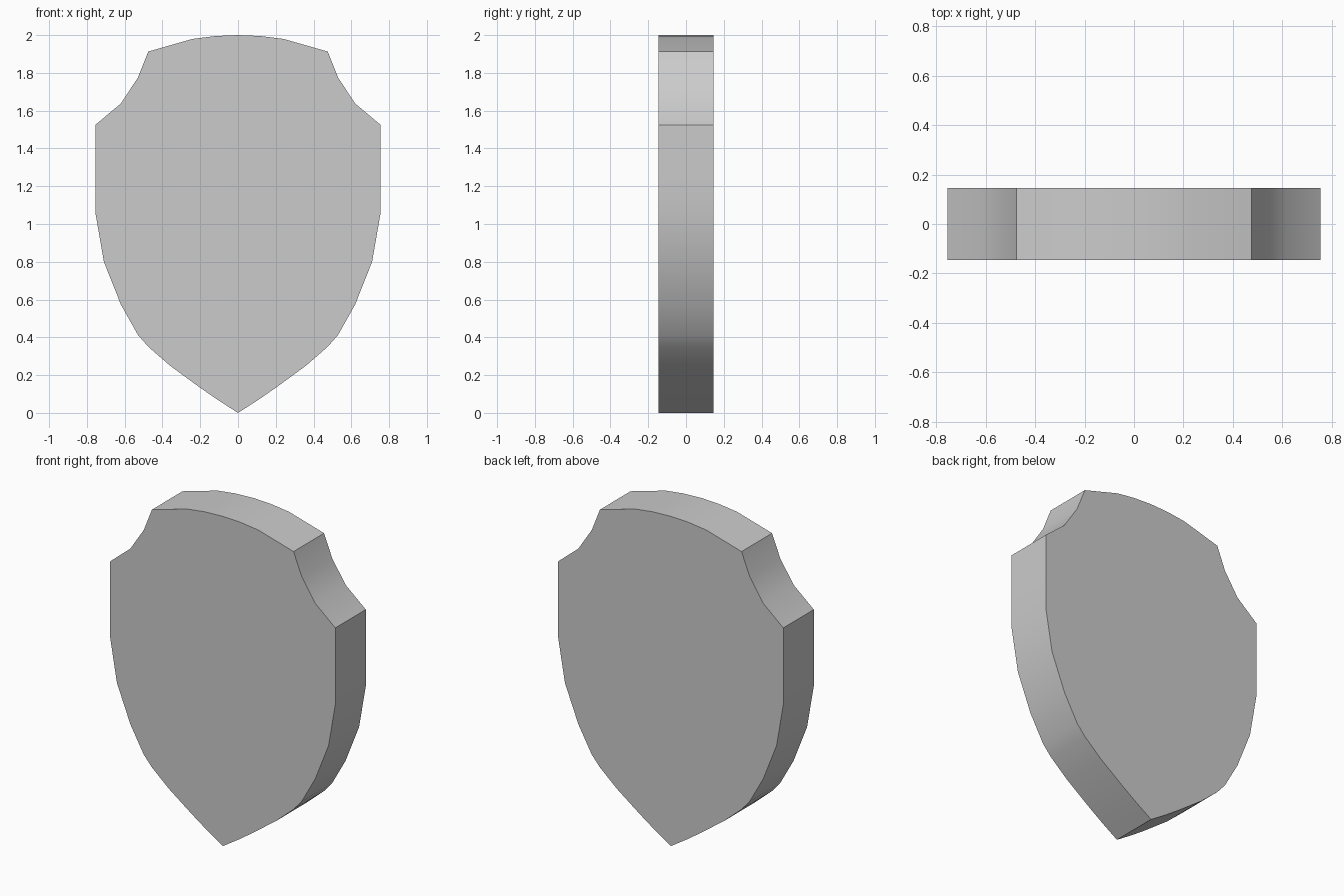
import bpy, bmesh, math

if "Cube" in bpy.data.objects:
    bpy.data.objects.remove(bpy.data.objects["Cube"])

HALF_DEPTH = 0.146

# Right half of the shield outline (x, z), from top centre down to the tip
half = [(0, 2.0), (0.12, 1.995), (0.24, 1.98), (0.475, 1.913), (0.53, 1.775),
        (0.62, 1.638), (0.755, 1.525), (0.755, 1.28), (0.755, 1.06),
        (0.71, 0.80), (0.62, 0.573), (0.53, 0.413), (0.475, 0.35),
        (0.36, 0.25), (0.20, 0.133), (0.106, 0.068), (0, 0)]
outline = half + [(-x, z) for x, z in reversed(half[1:-1])]

# Shield: front face extruded to the back
bm = bmesh.new()
front = bm.faces.new([bm.verts.new((x, -HALF_DEPTH, z)) for x, z in outline])
back = bmesh.ops.extrude_face_region(bm, geom=[front], use_keep_orig=True)
bmesh.ops.translate(bm, vec=(0, 2 * HALF_DEPTH, 0),
                    verts=[v for v in back["geom"] if isinstance(v, bmesh.types.BMVert)])
bmesh.ops.recalc_face_normals(bm, faces=bm.faces)

mesh = bpy.data.meshes.new("shield")
bm.to_mesh(mesh)
bm.free()
shield = bpy.data.objects.new("shield", mesh)
bpy.context.collection.objects.link(shield)

# Smooth rim with crisp corners
bpy.context.view_layer.objects.active = shield
shield.select_set(True)
bpy.ops.object.shade_smooth_by_angle(angle=math.radians(30))
